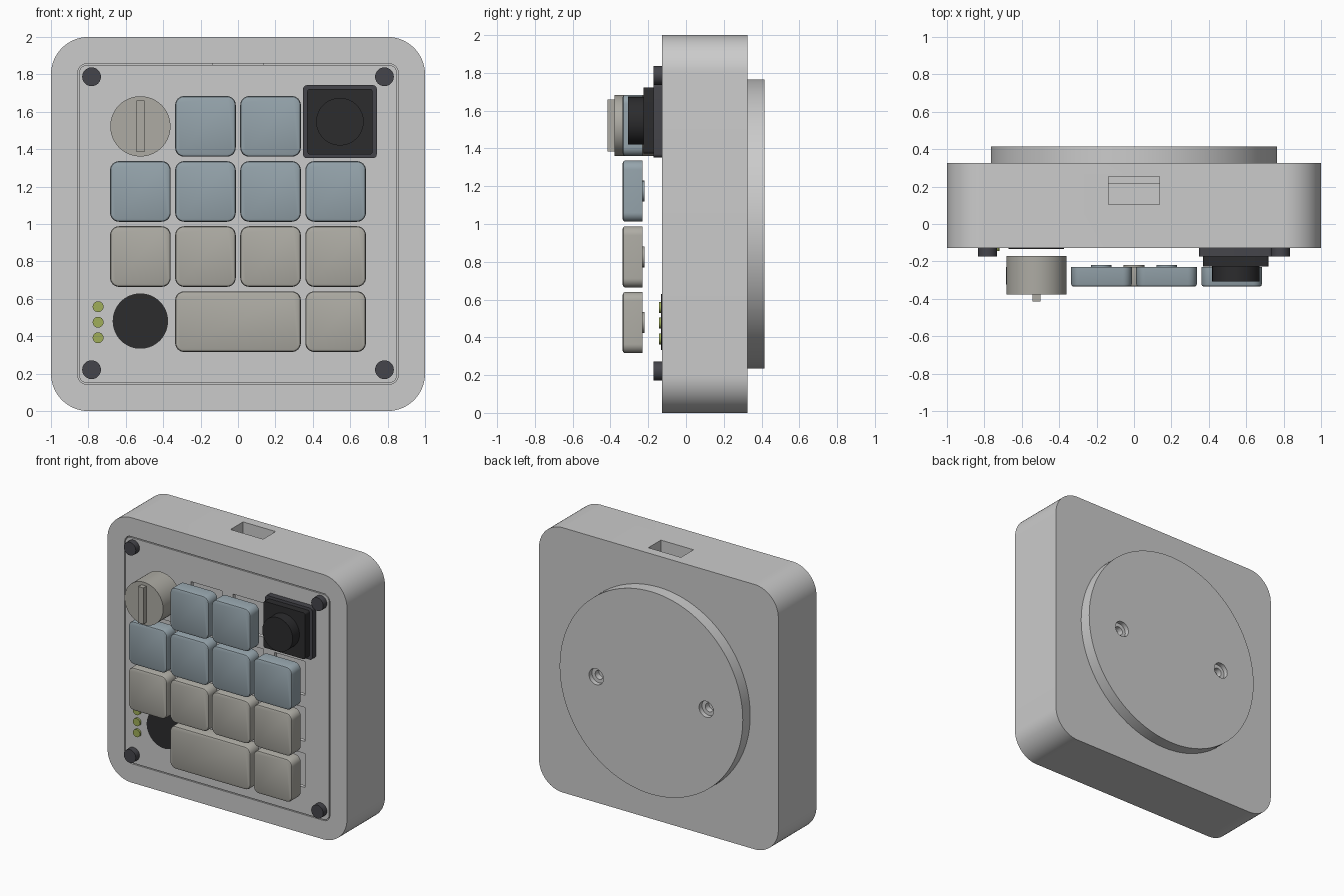
import bpy, bmesh, math
from mathutils import Vector

if "Cube" in bpy.data.objects:
    bpy.data.objects.remove(bpy.data.objects["Cube"])

FRONT, BACK = -0.128, 0.326      # case faces along y
PITCH = 0.348                    # key spacing
COLS = [(i - 1.5) * PITCH for i in range(4)]
ROWS = [0.478 + i * PITCH for i in range(4)]


def material(name, rgb):
    m = bpy.data.materials.new(name)
    m.diffuse_color = (*rgb, 1)
    m.use_nodes = True
    m.node_tree.nodes["Principled BSDF"].inputs["Base Color"].default_value = m.diffuse_color
    return m


BLUE = material("blue_grey", (0.30, 0.37, 0.41))
CREAM = material("cream", (0.42, 0.41, 0.37))
BLACK = material("black", (0.025, 0.025, 0.027))
DARK = material("dark_grey", (0.06, 0.06, 0.07))
GREEN = material("green", (0.35, 0.42, 0.10))


def rounded_ring(w, h, r, seg):
    """Rounded rectangle outline in x-z; a circle when r is half the width."""
    pts = []
    for k, (sx, sz) in enumerate([(1, 1), (-1, 1), (-1, -1), (1, -1)]):
        for i in range(seg + 1):
            a = math.pi / 2 * (k + i / seg)
            pts.append((sx * (w / 2 - r) + r * math.cos(a),
                        sz * (h / 2 - r) + r * math.sin(a)))
    return pts


def loft(name, x, z, rings, mat=None, seg=8):
    """Closed skin through rings of (width, height, radius, y)."""
    bm = bmesh.new()
    loops = []
    for w, h, r, y in rings:
        loops.append([bm.verts.new((x + px, y, z + pz))
                      for px, pz in rounded_ring(w, h, r, seg)])
    n = len(loops[0])
    for a, b in zip(loops, loops[1:]):
        for i in range(n):
            j = (i + 1) % n
            bm.faces.new((a[i], a[j], b[j], b[i]))
    bm.faces.new(loops[0])
    bm.faces.new(loops[-1])
    bmesh.ops.remove_doubles(bm, verts=bm.verts, dist=1e-5)
    bmesh.ops.recalc_face_normals(bm, faces=bm.faces)
    me = bpy.data.meshes.new(name)
    bm.to_mesh(me)
    bm.free()
    ob = bpy.data.objects.new(name, me)
    bpy.context.collection.objects.link(ob)
    if mat:
        me.materials.append(mat)
    return ob


def disc(name, x, z, r, y0, y1, mat=None, seg=12):
    return loft(name, x, z, [(2 * r, 2 * r, r, y0), (2 * r, 2 * r, r, y1)], mat, seg)


def block(name, x, z, w, h, y0, y1, mat=None, r=0.0):
    return loft(name, x, z, [(w, h, r, y0), (w, h, r, y1)], mat, 6)


def cut(ob, cutters):
    for c in cutters:
        c.hide_render = True
        m = ob.modifiers.new("cut", "BOOLEAN")
        m.operation, m.object, m.solver = "DIFFERENCE", c, "EXACT"
        bpy.context.view_layer.objects.active = ob
        bpy.ops.object.modifier_apply(modifier=m.name)
        bpy.data.objects.remove(c)


# Hollow case, open to the front, with a cable slot in the top
case = loft("case", 0, 1, [(1.714, 1.714, 0.05, 0.217), (1.714, 1.714, 0.05, FRONT),
                           (2, 2, 0.2, FRONT), (2, 2, 0.2, BACK)], seg=14)
cut(case, [block("slot_cutter", 0, 1.95, 0.272, 0.2, 0.105, 0.255)])

# Round back foot with two counterbored screw holes
foot = disc("back_foot", 0, 1, 0.765, BACK, 0.415, seg=28)
for s in (-1, 1):
    cut(foot, [disc("bore_cutter", s * 0.46, 1, 0.06, 0.38, 0.5),
               disc("hole_cutter", s * 0.46, 1, 0.033, 0.335, 0.5)])

# Key layout: (x, z, width, material)
keys = [(COLS[1], ROWS[3], 0.324, BLUE), (COLS[2], ROWS[3], 0.324, BLUE)]
keys += [(x, ROWS[2], 0.324, BLUE) for x in COLS]
keys += [(x, ROWS[1], 0.324, CREAM) for x in COLS]
keys += [(0, ROWS[0], 0.324 + PITCH, CREAM), (COLS[3], ROWS[0], 0.324, CREAM)]

# Front plate with a square switch opening under each key
plate = block("front_plate", 0, 1, 1.70, 1.70, FRONT, FRONT + 0.03, r=0.043)
cut(plate, [block("switch_cutter", x, z, 0.256, 0.256, FRONT - 0.1, FRONT + 0.1)
            for x, z, w, m in keys])

# Hollow key caps with a stem
for x, z, w, m in keys:
    h = 0.324
    loft("key_cap", x, z, [(w - 0.06, h - 0.06, 0.02, -0.305), (w - 0.05, h - 0.05, 0.025, -0.23),
                           (w, h, 0.048, -0.23), (w, h, 0.048, -0.322),
                           (w - 0.008, h - 0.008, 0.044, -0.331),
                           (w - 0.026, h - 0.026, 0.036, -0.335)], m)
    disc("key_stem", x, z, 0.055, -0.306, -0.22, m)

# Rotary knob with a raised pointer bar
disc("knob", COLS[0], ROWS[3], 0.161, -0.378, -0.172, CREAM, 16)
block("knob_pointer", COLS[0], ROWS[3], 0.042, 0.274, -0.415, -0.37, CREAM)

# Thumb stick: base, collar and round cap
block("stick_base", 0.545, 1.547, 0.394, 0.39, -0.173, FRONT, DARK, 0.02)
block("stick_collar", 0.545, 1.547, 0.35, 0.35, -0.226, -0.173, BLACK, 0.015)
disc("stick_cap", 0.545, 1.547, 0.127, -0.307, -0.226, BLACK, 16)

# Dark round sensor and three indicator lights
disc("round_sensor", COLS[0], 0.481, 0.148, -0.133, -0.1, BLACK, 16)
for i in range(3):
    disc("indicator_light", -0.748, 0.392 + i * 0.083, 0.029, -0.144, -0.11, GREEN, 6)

# Corner screws
for sx in (-1, 1):
    for sz in (-1, 1):
        disc("corner_screw", sx * 0.783, 1.004 + sz * 0.783, 0.05, -0.173, -0.11, DARK)

# Smooth rounded sides, keep edges sharp
bpy.ops.object.select_all(action="SELECT")
bpy.context.view_layer.objects.active = case
bpy.ops.object.shade_smooth_by_angle(angle=math.radians(30))
